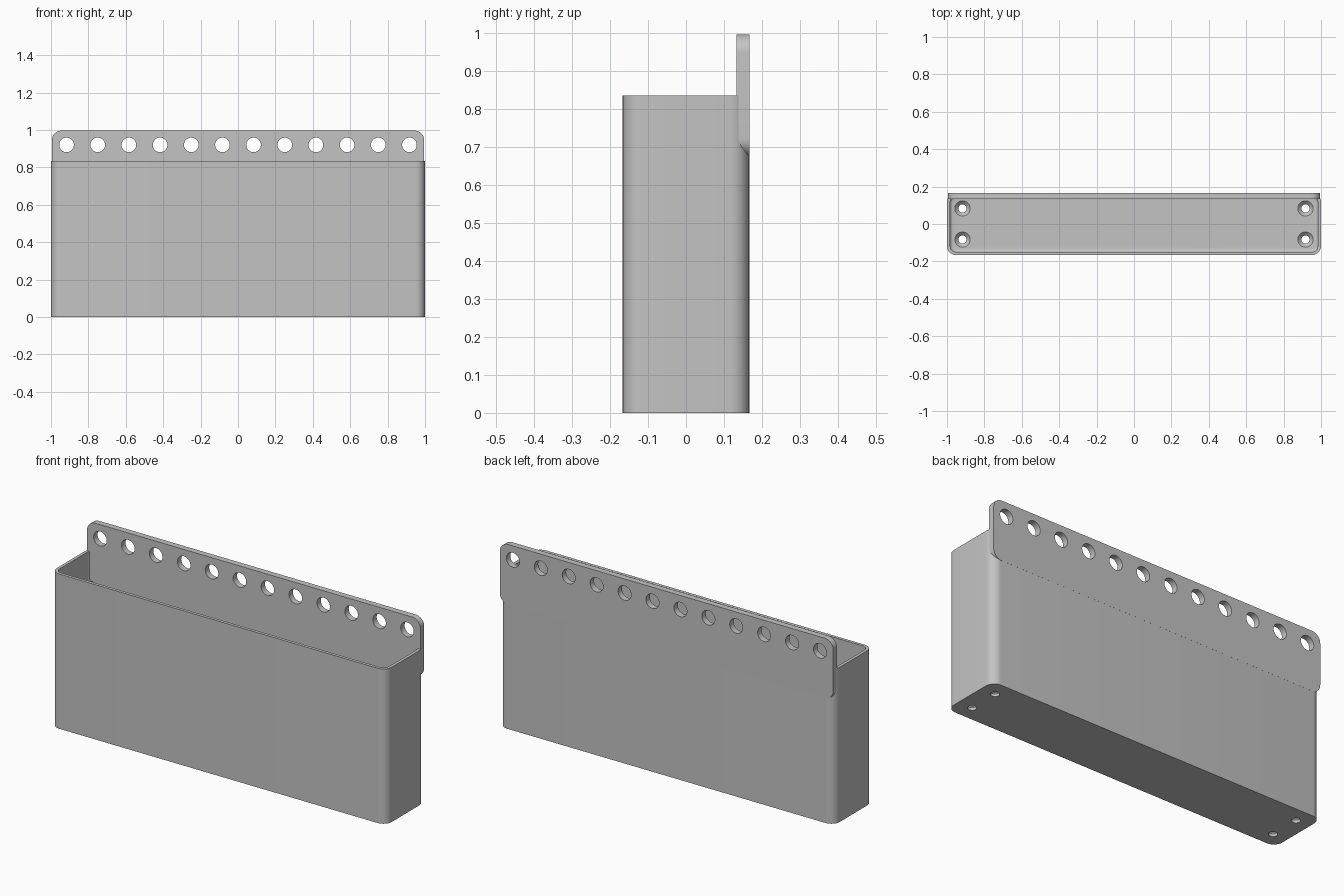
import bpy, bmesh, math
from mathutils import Matrix

if "Cube" in bpy.data.objects:
    bpy.data.objects.remove(bpy.data.objects["Cube"])

grey = bpy.data.materials.new("light grey plastic")
grey.use_nodes = True
COLOR = (0.55, 0.55, 0.55, 1)
grey.diffuse_color = COLOR
grey.node_tree.nodes["Principled BSDF"].inputs["Base Color"].default_value = COLOR


def make_object(name, bm):
    bmesh.ops.recalc_face_normals(bm, faces=bm.faces)
    mesh = bpy.data.meshes.new(name)
    bm.to_mesh(mesh)
    bm.free()
    obj = bpy.data.objects.new(name, mesh)
    bpy.context.collection.objects.link(obj)
    mesh.materials.append(grey)
    return obj


def rounded_slab(name, width, depth, bottom, top, radius, floor_bevel=0.0):
    """Upright prism with rounded corners and an optional softened floor edge."""
    bm = bmesh.new()
    bmesh.ops.create_cube(bm, size=1)
    for v in bm.verts:
        v.co.x *= width
        v.co.y *= depth
        v.co.z = bottom if v.co.z < 0 else top
    corners = [e for e in bm.edges if abs(e.verts[0].co.z - e.verts[1].co.z) > 1e-4]
    bmesh.ops.bevel(bm, geom=corners, offset=radius, segments=10, profile=0.5, affect='EDGES')
    if floor_bevel:
        floor = [e for e in bm.edges if all(abs(v.co.z - bottom) < 1e-5 for v in e.verts)]
        bmesh.ops.bevel(bm, geom=floor, offset=floor_bevel, segments=4, profile=0.5, affect='EDGES')
    return make_object(name, bm)


def add_cone(bm, r_low, r_high, length, matrix):
    bmesh.ops.create_cone(bm, cap_ends=True, segments=40, radius1=r_low,
                          radius2=r_high, depth=length, matrix=matrix)


def cut(obj, cutter):
    mod = obj.modifiers.new("cut", 'BOOLEAN')
    mod.operation = 'DIFFERENCE'
    mod.solver = 'EXACT'
    mod.object = cutter
    bpy.context.view_layer.objects.active = obj
    bpy.ops.object.modifier_apply(modifier=mod.name)
    bpy.data.objects.remove(cutter)


DEPTH, WALL, FLOOR, RIM = 0.333, 0.0167, 0.0333, 0.835
PLATE, PITCH, HOLE_Z = 0.0333, 1 / 6, 0.92

# Open bin with rounded corners
storage_bin = rounded_slab("bin", 2, DEPTH, 0, RIM, 0.05)
cut(storage_bin, rounded_slab("cavity", 2 - 2 * WALL, DEPTH - 2 * WALL,
                              FLOOR, RIM + 0.1, 0.05 - WALL, 0.015))

# Countersunk screw holes in the floor
bm = bmesh.new()
for sx in (-1, 1):
    for sy in (-1, 1):
        x, y = sx * 5.5 * PITCH, sy * PITCH / 2
        add_cone(bm, 0.022, 0.022, 0.04, Matrix.Translation((x, y, -0.005)))
        screw = make_object("screw_shaft", bm)
        cut(storage_bin, screw)
        bm = bmesh.new()
        add_cone(bm, 0.022, 0.042, 0.02, Matrix.Translation((x, y, FLOOR - 0.009)))
        cut(storage_bin, make_object("screw_head", bm))
        bm = bmesh.new()
bm.free()

# Back mounting plate, drawn flat and then stood upright
BOTTOM, TOP = 0.672, 0.996
plate = rounded_slab("mounting_plate", 1.99, TOP - BOTTOM, -PLATE / 2, PLATE / 2, 0.05)
plate.data.transform(Matrix.Translation((0, DEPTH / 2 - PLATE / 2 + 0.0003, (TOP + BOTTOM) / 2))
                     @ Matrix.Rotation(math.pi / 2, 4, 'X'))

# Row of peg holes
bm = bmesh.new()
for i in range(12):
    add_cone(bm, 0.039, 0.039, 0.2, Matrix.Translation(((i - 5.5) * PITCH, DEPTH / 2, HOLE_Z))
             @ Matrix.Rotation(math.pi / 2, 4, 'X'))
cut(plate, make_object("peg_holes", bm))

# Smooth the rounded surfaces, keep the edges crisp
for obj in (storage_bin, plate):
    bpy.ops.object.select_all(action='DESELECT')
    obj.select_set(True)
    bpy.context.view_layer.objects.active = obj
    bpy.ops.object.shade_smooth_by_angle(angle=math.radians(30))
